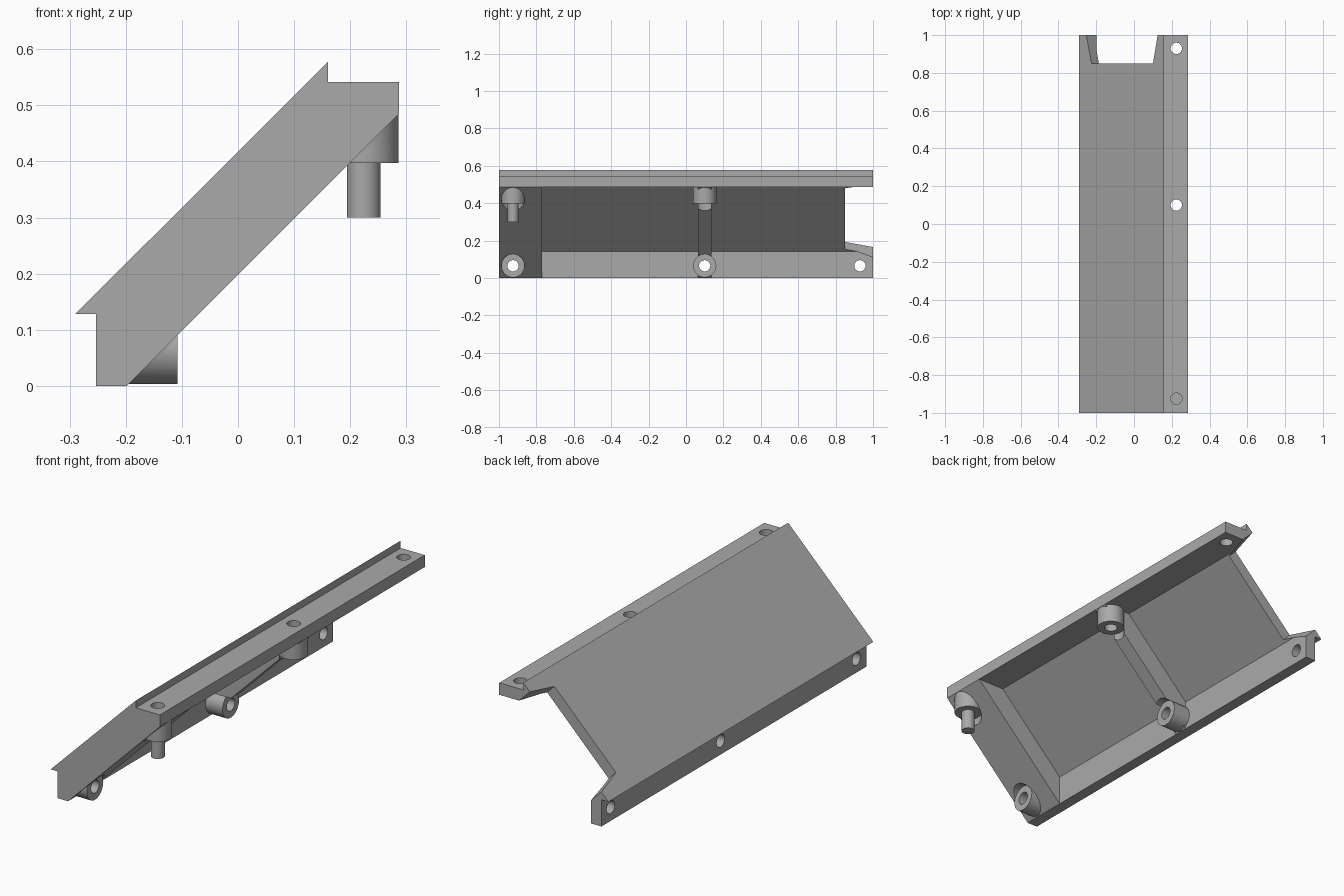
import bpy, bmesh, math
from mathutils import Matrix, Vector

if "Cube" in bpy.data.objects:
    bpy.data.objects.remove(bpy.data.objects["Cube"])

grey = bpy.data.materials.new("plain grey")
grey.use_nodes = True
colour = (0.4, 0.4, 0.4, 1)
grey.diffuse_color = colour
grey.node_tree.nodes["Principled BSDF"].inputs["Base Color"].default_value = colour


def add_object(name, bm):
    bmesh.ops.recalc_face_normals(bm, faces=bm.faces)
    mesh = bpy.data.meshes.new(name)
    bm.to_mesh(mesh)
    bm.free()
    mesh.materials.append(grey)
    obj = bpy.data.objects.new(name, mesh)
    bpy.context.collection.objects.link(obj)
    return obj


def prism(name, points, offset):
    """Closed outline of 3D points, pushed along the offset."""
    bm = bmesh.new()
    face = bm.faces.new([bm.verts.new(p) for p in points])
    new = bmesh.ops.extrude_face_region(bm, geom=[face])["geom"]
    bmesh.ops.translate(bm, vec=offset,
                        verts=[g for g in new if isinstance(g, bmesh.types.BMVert)])
    return add_object(name, bm)


def along_y(name, outline, y0, y1):
    return prism(name, [(x, y0, z) for x, z in outline], (0, y1 - y0, 0))


def rod(name, start, end, radius):
    start, end = Vector(start), Vector(end)
    axis = end - start
    bm = bmesh.new()
    turn = axis.to_track_quat('Z', 'Y').to_matrix().to_4x4()
    bmesh.ops.create_cone(bm, cap_ends=True, segments=48, radius1=radius, radius2=radius,
                          depth=axis.length,
                          matrix=Matrix.Translation((start + end) / 2) @ turn)
    return add_object(name, bm)


def combine(body, tool, operation):
    mod = body.modifiers.new(operation.lower(), 'BOOLEAN')
    mod.operation, mod.object, mod.solver = operation, tool, 'EXACT'
    bpy.context.view_layer.update()
    result = bpy.data.meshes.new_from_object(
        body.evaluated_get(bpy.context.evaluated_depsgraph_get()))
    body.modifiers.clear()
    body.data = result
    bpy.data.objects.remove(tool)


# Sloped body with top flange and foot wall
outline = [(-0.29, 0.128), (0.16, 0.577), (0.16, 0.542), (0.287, 0.542),
           (0.287, 0.485), (-0.198, 0), (-0.253, 0), (-0.253, 0.128)]
body = along_y("sloped_bracket", outline, -1, 1)

# Pockets underneath, leaving the solid end and the cross rib
pocket = [(-0.198, 0.142), (0.145, 0.485), (0.4, 0.485), (0.4, -0.1), (-0.198, -0.1)]
for y0, y1 in ((-0.77, 0.065), (0.135, 1.1)):
    combine(body, along_y("pocket", pocket, y0, y1), 'DIFFERENCE')

# Tapered notch, cut square to the slope
flare = 1.15 / 0.15 - 6.667
notch = [(-0.225, 0.85), (0.1, 0.85), (0.133, 1.05), (-0.262, 1.05)]
lift = 0.2
points = [(x - lift, y, x + 0.418 + lift) for x, y in notch]
combine(body, prism("notch", points, (0.5, 0, -0.5)), 'DIFFERENCE')

# Screw bosses, with clearance below each one
radius = 0.062
for y in (-0.925, 0.1):
    for root, tip, clear in (
            ((0.224, y, 0.52), (0.224, y, 0.397), (0.224, y, 0.2)),
            ((-0.225, y, 0.065), (-0.108, y, 0.065), (0.1, y, 0.065))):
        combine(body, rod("clearance", tip, clear, radius), 'DIFFERENCE')
        combine(body, rod("boss", root, tip, radius), 'UNION')

# Screw holes
for y in (-0.925, 0.1, 0.93):
    combine(body, rod("hole", (0.224, y, 0.7), (0.224, y, 0.3), 0.03), 'DIFFERENCE')
    combine(body, rod("hole", (-0.4, y, 0.065), (-0.05, y, 0.065), 0.03), 'DIFFERENCE')

# Smooth the round walls, keep the edges sharp
bpy.ops.object.select_all(action='DESELECT')
body.select_set(True)
bpy.context.view_layer.objects.active = body
bpy.ops.object.shade_smooth_by_angle(angle=math.radians(30))
